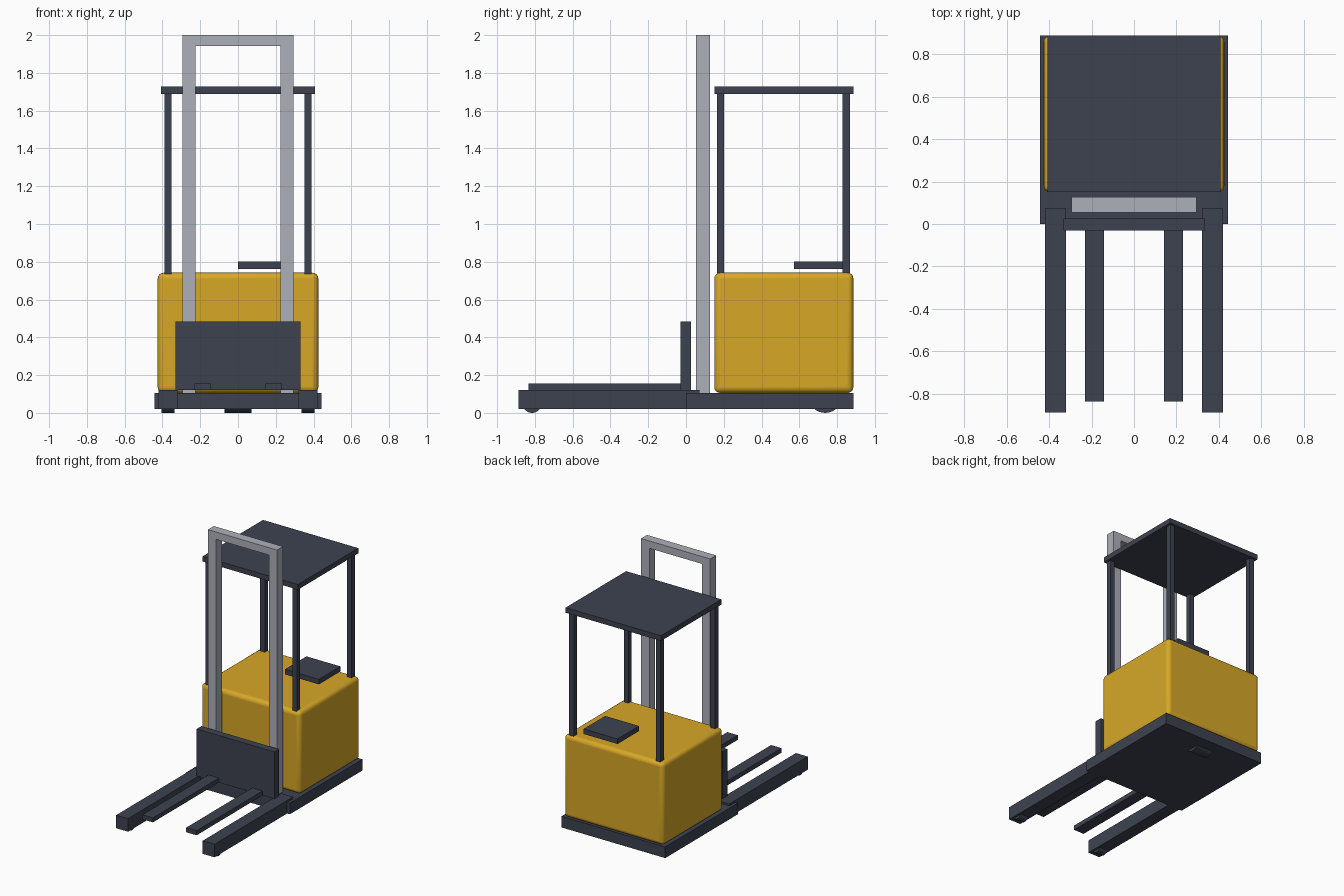
import bpy
import math

if "Cube" in bpy.data.objects:
    bpy.data.objects.remove(bpy.data.objects["Cube"])


def material(name, rgb):
    m = bpy.data.materials.new(name)
    m.diffuse_color = (*rgb, 1)
    m.use_nodes = True
    m.node_tree.nodes["Principled BSDF"].inputs["Base Color"].default_value = m.diffuse_color
    return m


slate = material("dark slate", (0.047, 0.055, 0.08))
yellow = material("warm yellow", (0.68, 0.39, 0.02))
grey = material("light grey", (0.42, 0.435, 0.49))


def box(name, x, y, z, mat, bevel=0):
    """Box from (min, max) ranges, optionally with rounded edges."""
    bpy.ops.mesh.primitive_cube_add(size=1, location=[sum(r) / 2 for r in (x, y, z)])
    ob = bpy.context.object
    ob.name = name
    ob.scale = [r[1] - r[0] for r in (x, y, z)]
    bpy.ops.object.transform_apply(location=False, rotation=False, scale=True)
    ob.data.materials.append(mat)
    if bevel:
        mod = ob.modifiers.new("round", 'BEVEL')
        mod.width = bevel
        mod.segments = 4
        bpy.ops.object.shade_smooth_by_angle(angle=math.radians(35))
    return ob


def wheel(name, x, y, radius, width):
    """Wheel resting on the ground with its axle along x."""
    bpy.ops.mesh.primitive_cylinder_add(vertices=32, radius=radius, depth=width,
                                        location=(x, y, radius),
                                        rotation=(0, math.pi / 2, 0))
    ob = bpy.context.object
    ob.name = name
    ob.data.materials.append(slate)
    bpy.ops.object.shade_smooth_by_angle(angle=math.radians(35))


# Chassis plate and rounded body
box("chassis", (-0.443, 0.443), (0, 0.886), (0.02, 0.106), slate)
box("body", (-0.425, 0.425), (0.15, 0.886), (0.106, 0.742), yellow, 0.03)

# Overhead guard
box("roof", (-0.407, 0.407), (0.15, 0.886), (1.687, 1.727), slate)

# Floating console pad behind the driver position
box("seat", (0.0, 0.29), (0.573, 0.835), (0.763, 0.802), slate)

# Mast crossbar and fork carriage
box("mast_crossbar", (-0.225, 0.225), (0.054, 0.126), (1.943, 2.0), grey)
box("carriage", (-0.332, 0.332), (-0.03, 0.027), (0.12, 0.483), slate)

# Mirrored parts
for s, side in ((-1, "left"), (1, "right")):
    def span(a, b):
        return tuple(sorted((s * a, s * b)))
    box(side + "_mast_rail", span(0.225, 0.295), (0.054, 0.126), (0.106, 2.0), grey)
    box(side + "_front_post", span(0.351, 0.39), (0.163, 0.202), (0.735, 1.69), slate)
    box(side + "_back_post", span(0.351, 0.39), (0.828, 0.868), (0.735, 1.69), slate)
    box(side + "_outrigger", span(0.319, 0.42), (-0.886, 0.072), (0.02, 0.121), slate)
    box(side + "_fork", span(0.142, 0.231), (-0.835, -0.028), (0.12, 0.155), slate)
    wheel(side + "_load_wheel", s * 0.37, -0.815, 0.05, 0.07)

# Drive wheel under the body
wheel("drive_wheel", 0, 0.737, 0.09, 0.145)
